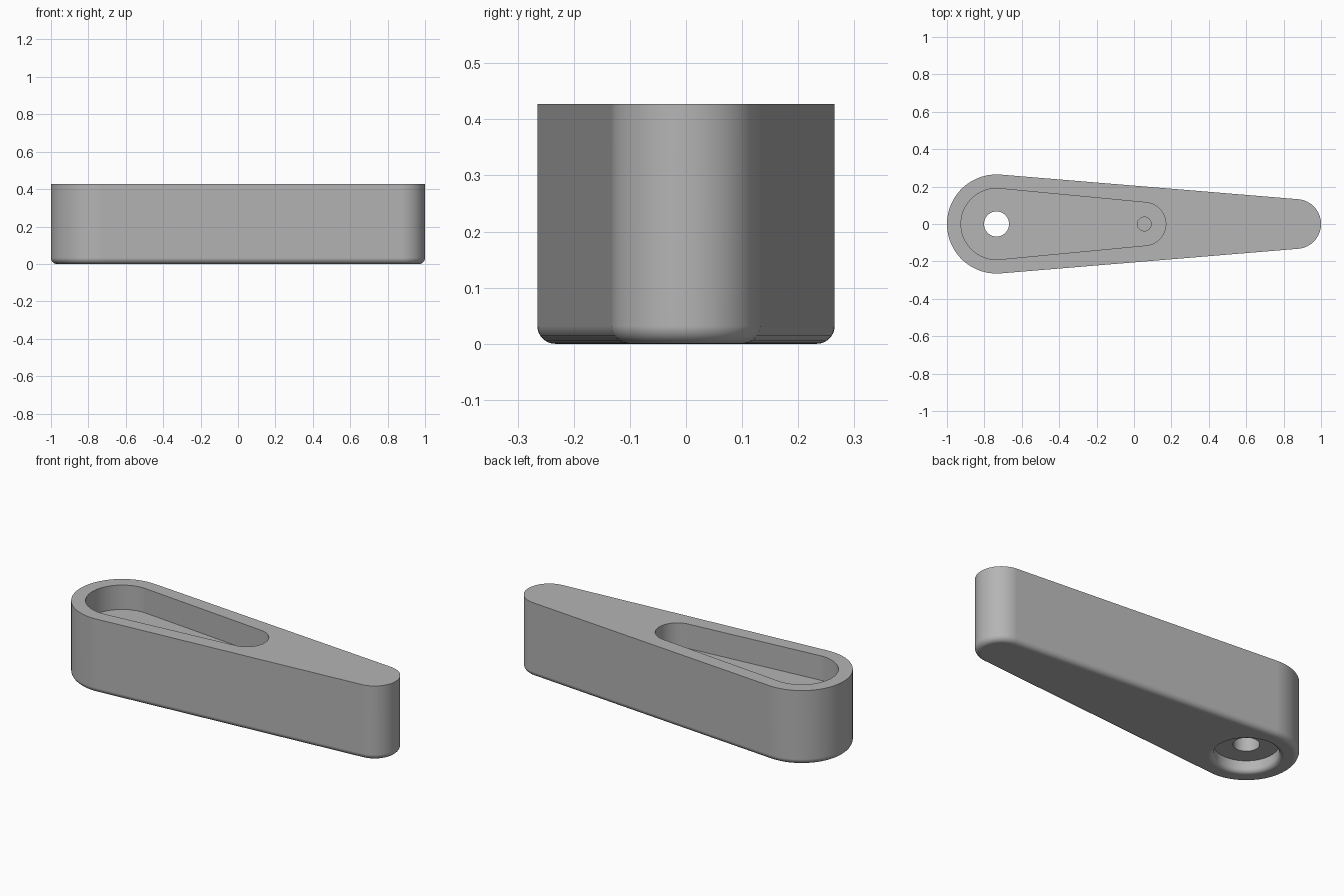
import bpy, bmesh
from math import sin, cos, pi, asin

cube = bpy.data.objects.get("Cube")
if cube:
    bpy.data.objects.remove(cube, do_unlink=True)

BIG_X = -0.735      # axis of the wide end
HEIGHT = 0.427
FLOOR = 0.287       # pocket floor level

grey = bpy.data.materials.new("grey")
grey.use_nodes = True
grey.diffuse_color = (0.46, 0.46, 0.46, 1)
grey.node_tree.nodes["Principled BSDF"].inputs["Base Color"].default_value = grey.diffuse_color


def arc(x, r, start, end, n=40):
    return [(x + r * cos(start + (end - start) * i / n),
             r * sin(start + (end - start) * i / n)) for i in range(n + 1)]


def tapered(x1, r1, x2, r2):
    """Outline of two circles joined by their tangents, as a function of offset."""
    lean = pi / 2 - asin((r1 - r2) / (x2 - x1))
    return lambda d: (arc(x2, r2 + d, -lean, lean)
                      + arc(x1, r1 + d, lean, 2 * pi - lean))


def circle(x):
    return lambda d: arc(x, d, 0, 2 * pi, 64)[:-1]


def loft(name, outline, levels):
    """Closed solid through outlines at (offset, height) levels."""
    bm = bmesh.new()
    rings = [[bm.verts.new((x, y, z)) for x, y in outline(d)] for d, z in levels]
    n = len(rings[0])
    for a, b in zip(rings, rings[1:]):
        for i in range(n):
            j = (i + 1) % n
            bm.faces.new((a[i], a[j], b[j], b[i]))
    bm.faces.new(rings[0][::-1])
    bm.faces.new(rings[-1])
    bmesh.ops.recalc_face_normals(bm, faces=bm.faces)
    mesh = bpy.data.meshes.new(name)
    bm.to_mesh(mesh)
    bm.free()
    mesh.materials.append(grey)
    obj = bpy.data.objects.new(name, mesh)
    bpy.context.collection.objects.link(obj)
    return obj


STEPS = [i / 8 * pi / 2 for i in range(9)]

# Lever body with a rounded lower edge
R = 0.032
body = loft("lever_body", tapered(BIG_X, 0.265, 0.867, 0.133),
            [(R * (sin(t) - 1), R * (1 - cos(t))) for t in STEPS] + [(0, HEIGHT)])

# Pocket in the top
pocket = loft("pocket_cutter", tapered(BIG_X, 0.19, 0.055, 0.115),
              [(0, FLOOR), (0, HEIGHT + 0.1)])

# Through hole with a round-edged counterbore below
S, BORE, HOLE, DEPTH = 0.025, 0.165, 0.067, 0.067
bore = loft("bore_cutter", circle(BIG_X),
            [(BORE + S, -0.05)]
            + [(BORE + S * (1 - sin(t)), S * (1 - cos(t))) for t in STEPS]
            + [(BORE, DEPTH), (HOLE, DEPTH), (HOLE, FLOOR + 0.05)])

# Blind hole in the pocket floor
pilot = loft("pilot_cutter", circle(0.055), [(0.037, FLOOR - 0.13), (0.037, FLOOR + 0.05)])

bpy.ops.object.select_all(action="DESELECT")
bpy.context.view_layer.objects.active = body
body.select_set(True)
for cutter in (pocket, bore, pilot):
    cutter.hide_render = True
    cut = body.modifiers.new("cut", "BOOLEAN")
    cut.operation = "DIFFERENCE"
    cut.solver = "EXACT"
    cut.object = cutter
    bpy.ops.object.modifier_apply(modifier=cut.name)
    bpy.data.objects.remove(cutter, do_unlink=True)

# Smooth rounds, crisp edges, flat faces kept flat
bpy.ops.object.shade_smooth_by_angle(angle=pi / 6)
weighted = body.modifiers.new("flat_faces", "WEIGHTED_NORMAL")
weighted.keep_sharp = True
